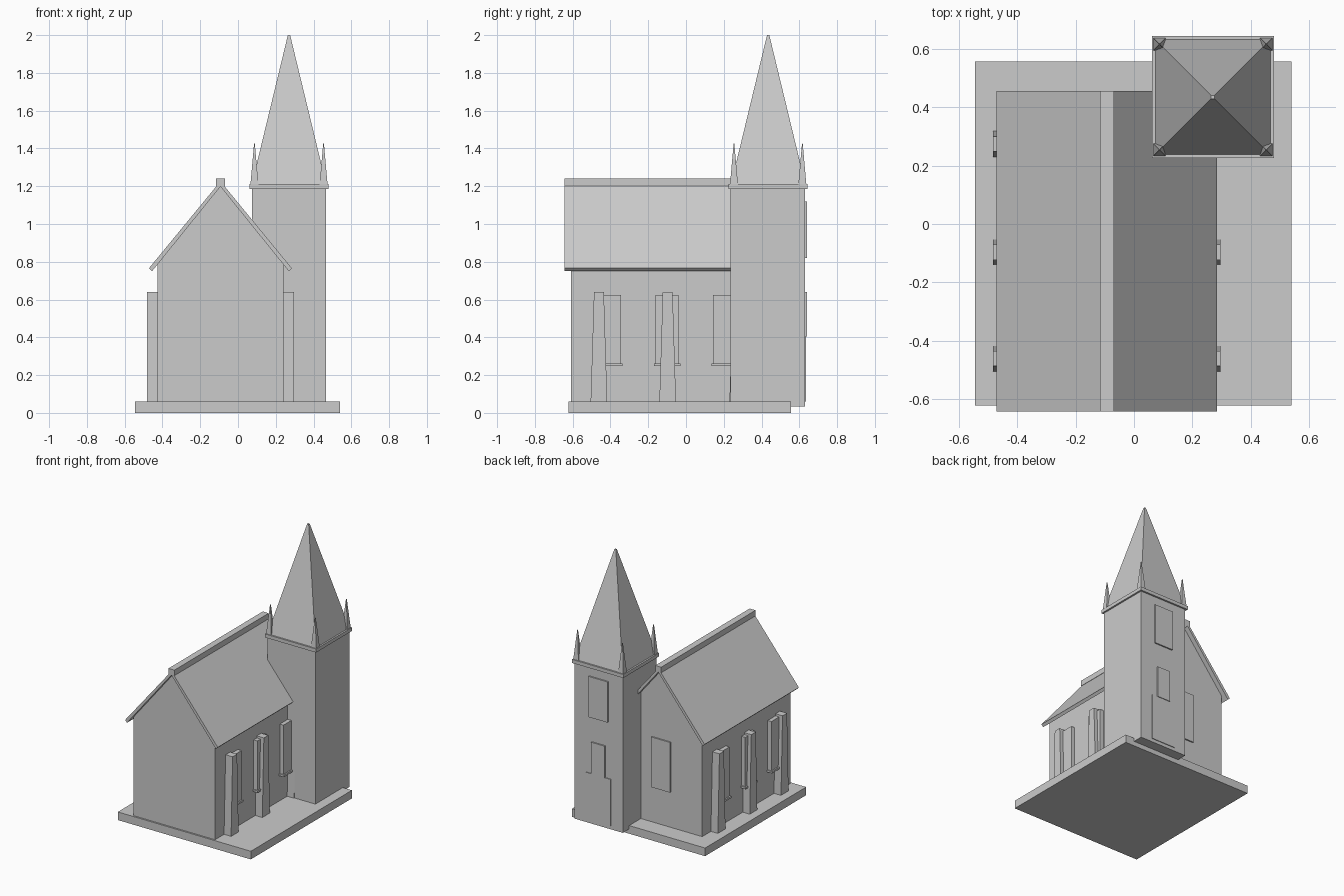
import bpy
import bmesh

old = bpy.data.objects.get("Cube")
if old:
    bpy.data.objects.remove(old, do_unlink=True)

# Single stone colour
stone = bpy.data.materials.new("pale_grey_stone")
stone.use_nodes = True
COLOUR = (0.6, 0.6, 0.6, 1)
stone.diffuse_color = COLOUR
stone.node_tree.nodes["Principled BSDF"].inputs["Base Color"].default_value = COLOUR


def finish(name, bm):
    bmesh.ops.recalc_face_normals(bm, faces=bm.faces)
    mesh = bpy.data.meshes.new(name)
    bm.to_mesh(mesh)
    bm.free()
    mesh.materials.append(stone)
    obj = bpy.data.objects.new(name, mesh)
    bpy.context.collection.objects.link(obj)
    return obj


def block(name, x, y, z, top_x=None, top_y=None):
    """Box from (min, max) ranges, with an optional narrower top."""
    bm = bmesh.new()
    rings = []
    for (xa, xb), (ya, yb), h in ((x, y, z[0]), (top_x or x, top_y or y, z[1])):
        rings.append([bm.verts.new(p) for p in
                      ((xa, ya, h), (xb, ya, h), (xb, yb, h), (xa, yb, h))])
    low, high = rings
    bm.faces.new(low)
    bm.faces.new(high)
    for i in range(4):
        j = (i + 1) % 4
        bm.faces.new((low[i], low[j], high[j], high[i]))
    return finish(name, bm)


def extrude_profile(name, points, y0, y1):
    """Extrude an outline of (x, z) points along y."""
    bm = bmesh.new()
    face = bm.faces.new([bm.verts.new((x, y0, z)) for x, z in points])
    made = bmesh.ops.extrude_face_region(bm, geom=[face])["geom"]
    moved = [v for v in made if isinstance(v, bmesh.types.BMVert)]
    bmesh.ops.translate(bm, verts=moved, vec=(0, y1 - y0, 0))
    return finish(name, bm)


def span(centre, half):
    return (centre - half, centre + half)


NAVE = -0.093      # nave centre line
WALL = 0.333       # nave half width
TX, TY = 0.27, 0.435   # tower centre

# Ground slab and nave
block("base_slab", (-0.545, 0.54), (-0.622, 0.556), (0, 0.06))
extrude_profile("nave_walls", [
    (NAVE - WALL, 0.05), (NAVE + WALL, 0.05), (NAVE + WALL, 0.79),
    (NAVE, 1.205), (NAVE - WALL, 0.79)], -0.61, 0.42)

# Pitched roof with ridge cap
half_roof = [(0.378, 0.766), (0.362, 0.75), (0, 1.198)]
outline = [(NAVE, 1.226)] + [(NAVE + x, z) for x, z in half_roof]
outline += [(NAVE - x, z) for x, z in reversed(half_roof[:2])]
extrude_profile("nave_roof", outline, -0.643, 0.456)
block("ridge_cap", span(NAVE, 0.024), (-0.643, 0.456), (1.2, 1.241))

# Tapered buttresses, windows and sills on both long walls
for side, label in ((1, "left"), (-1, "right")):
    def out(depth):
        a, b = NAVE + side * (WALL - 0.02), NAVE + side * (WALL + depth)
        return (min(a, b), max(a, b))

    for i, y in enumerate((-0.461, -0.097, 0.274)):
        block(f"{label}_buttress_{i + 1}", out(0.057), span(y, 0.044),
              (0.055, 0.64), top_y=span(y, 0.026))
    for i, y in enumerate((-0.405, -0.1, 0.205)):
        block(f"{label}_window_{i + 1}", out(0.03), span(y, 0.061), (0.26, 0.625))
        block(f"{label}_sill_{i + 1}", out(0.04), span(y, 0.07), (0.248, 0.262))

block("nave_back_window", span(NAVE, 0.077), (0.4, 0.43), (0.32, 0.69))

# Tower with door and windows at the back
block("tower", span(TX, 0.196), (0.236, 0.631), (0.035, 1.19))
block("tower_door", span(TX, 0.1), (0.6, 0.636), (0.06, 0.405))
block("tower_small_window", span(TX, 0.055), (0.6, 0.641), (0.405, 0.64))
block("tower_large_window", span(TX, 0.078), (0.6, 0.641), (0.82, 1.12))

# Cornice, spire and corner pinnacles
block("cornice", span(TX, 0.209), span(TY, 0.209), (1.185, 1.211))
block("spire", span(TX, 0.197), span(TY, 0.197), (1.21, 2.0),
      span(TX, 0.006), span(TY, 0.006))
for i, (sx, sy) in enumerate(((-1, -1), (1, -1), (1, 1), (-1, 1))):
    cx, cy = TX + sx * 0.183, TY + sy * 0.181
    block(f"pinnacle_{i + 1}", span(cx, 0.021), span(cy, 0.021), (1.21, 1.425),
          span(cx, 0.002), span(cy, 0.002))
